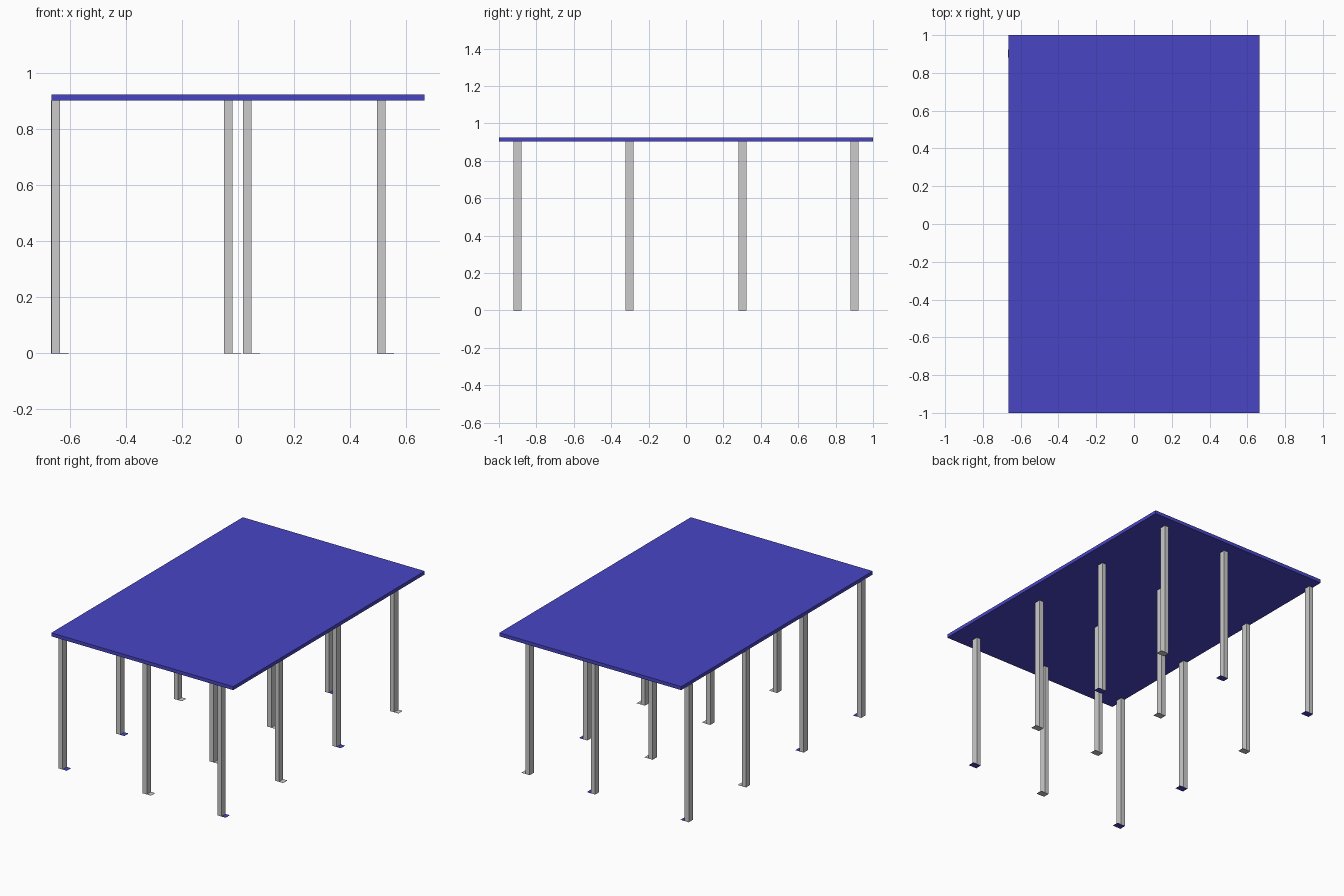
import bpy

if "Cube" in bpy.data.objects:
    bpy.data.objects.remove(bpy.data.objects["Cube"])

blue = bpy.data.materials.new("blue")
blue.diffuse_color = (0.065, 0.06, 0.56, 1)
blue.use_nodes = True
blue.node_tree.nodes["Principled BSDF"].inputs["Base Color"].default_value = blue.diffuse_color


def box(name, x0, x1, y0, y1, z0, z1, mat=None):
    bpy.ops.mesh.primitive_cube_add(size=1, location=((x0 + x1) / 2, (y0 + y1) / 2, (z0 + z1) / 2))
    ob = bpy.context.object
    ob.name = name
    ob.scale = (x1 - x0, y1 - y0, z1 - z0)
    bpy.ops.object.transform_apply(location=False, rotation=False, scale=True)
    if mat:
        ob.data.materials.append(mat)
    return ob


# Table top
box("table_top", -0.665, 0.665, -1, 1, 0.902, 0.925, blue)

# Four rows of legs: y position, then (x position, blue foot) for each leg
rows = [
    (-0.902, [(-0.65, True), (-0.035, False), (0.511, True)]),
    (-0.301, [(-0.65, True), (0.033, False), (0.511, False)]),
    (0.301, [(-0.65, False), (0.033, False), (0.511, True)]),
    (0.902, [(-0.652, True), (0.033, True), (0.511, False)]),
]
HX, HY = 0.015, 0.0215   # half sizes of a leg
for y, legs in rows:
    for x, is_blue in legs:
        box("leg", x - HX, x + HX, y - HY, y + HY, 0.001, 0.902)
        # Thin foot plate reaching out to one side
        box("foot_plate", x - HX, x + HX + 0.03, y - HY, y + HY, 0, 0.001,
            blue if is_blue else None)
